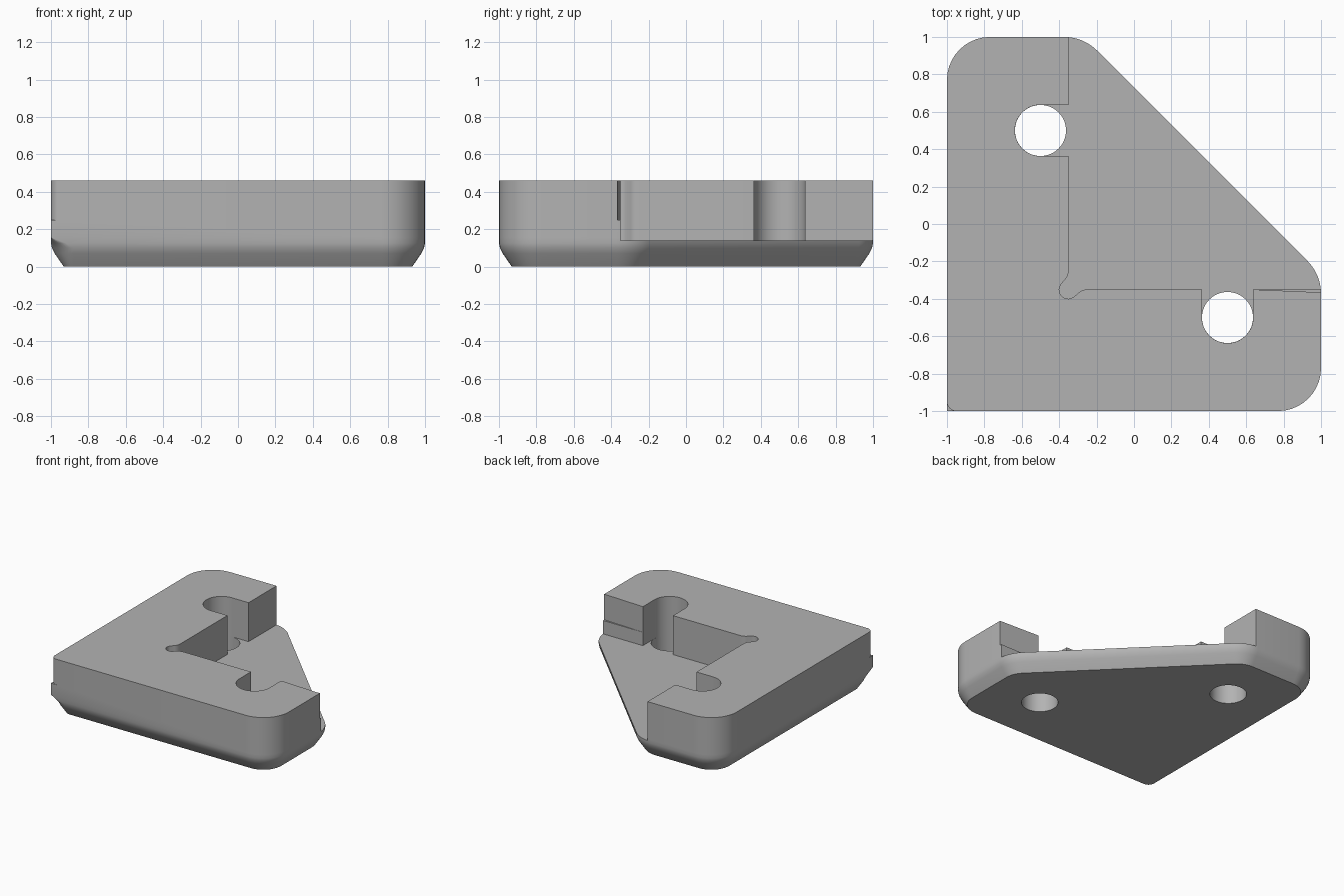
import bpy, bmesh, math
from mathutils import Vector

cube = bpy.data.objects.get("Cube")
if cube:
    bpy.data.objects.remove(cube, do_unlink=True)

TOP = 0.46        # full height
FLOOR = 0.14      # pocket floor
STEP = 0.25       # start of the trimmed upper band
WALL = -0.35      # inner wall line
HOLE_R = 0.137

grey = bpy.data.materials.new("plain grey")
grey.use_nodes = True
grey.diffuse_color = (0.45, 0.45, 0.45, 1)
grey.node_tree.nodes["Principled BSDF"].inputs["Base Color"].default_value = (0.45, 0.45, 0.45, 1)


def loft(name, rings):
    """Closed solid through rings given as (outline, height)."""
    bm = bmesh.new()
    loops = [[bm.verts.new((x, y, z)) for x, y in pts] for pts, z in rings]
    n = len(loops[0])
    for low, high in zip(loops, loops[1:]):
        for i in range(n):
            j = (i + 1) % n
            bm.faces.new((low[i], low[j], high[j], high[i]))
    bm.faces.new(loops[0][::-1])
    bm.faces.new(loops[-1])
    bmesh.ops.recalc_face_normals(bm, faces=bm.faces)
    mesh = bpy.data.meshes.new(name)
    bm.to_mesh(mesh)
    bm.free()
    mesh.materials.append(grey)
    obj = bpy.data.objects.new(name, mesh)
    bpy.context.collection.objects.link(obj)
    return obj


def arc(cx, cy, r, start, end, steps=12):
    angles = [math.radians(start + (end - start) * i / steps) for i in range(steps + 1)]
    return [(cx + r * math.cos(a), cy + r * math.sin(a)) for a in angles]


def rounded(corners, inset, steps=10):
    """Round each (x, y, radius) corner, then shrink the outline by inset."""
    pts = []
    for i, (x, y, r) in enumerate(corners):
        p = Vector((x, y))
        before = (Vector(corners[i - 1][:2]) - p).normalized()
        after = (Vector(corners[(i + 1) % len(corners)][:2]) - p).normalized()
        turn = math.pi - before.angle(after)
        middle = (before + after).normalized()
        centre = p + middle * r / math.cos(turn / 2)
        out = math.atan2(-middle.y, -middle.x)
        for k in range(steps + 1):
            a = out + turn * (k / steps - 0.5)
            pts.append((centre.x + (r - inset) * math.cos(a),
                        centre.y + (r - inset) * math.sin(a)))
    return pts


def outline(inset, heel):
    return rounded([(-1, -1, heel), (1, -1, 0.23), (1, -0.27, 0.25),
                    (-0.27, 1, 0.25), (-1, 1, 0.23)], inset)


def cut(body, cutter):
    cutter.hide_render = True
    mod = body.modifiers.new("cut", 'BOOLEAN')
    mod.operation = 'DIFFERENCE'
    mod.solver = 'EXACT'
    mod.object = cutter
    bpy.ops.object.modifier_apply(modifier=mod.name)
    bpy.data.objects.remove(cutter, do_unlink=True)


# Body: bevelled foot and straight sides, with a sharp heel corner higher up
body = loft("corner_bracket", [
    (outline(0.068, 0.12), 0), (outline(0.02, 0.12), 0.07),
    (outline(0.005, 0.12), 0.1), (outline(0, 0.08), 0.125),
    (outline(0, 0.002), 0.155), (outline(0, 0.002), TOP)])
bpy.ops.object.select_all(action='DESELECT')
body.select_set(True)
bpy.context.view_layer.objects.active = body

# Pocket: half the inner wall path, mirrored across the diagonal
half = [(1.2, WALL), (0.5 + HOLE_R, WALL)]
half += arc(0.5, -0.5, HOLE_R, 0, -180, 32)
half += [(0.5 - HOLE_R, WALL)]
half += arc(-0.25, -0.42, 0.07, 90, 140, 6)      # fillet into the relief
half += arc(-0.352, -0.352, 0.048, -40, -130, 6)
mirrored = [(y, x) for x, y in reversed(half)]
pocket = half + mirrored + [(WALL, 1.2), (1.2, 1.2)]
pocket = [p for i, p in enumerate(pocket)
          if (Vector(p) - Vector(pocket[i - 1])).length > 0.0005]
cut(body, loft("pocket_cutter", [(pocket, FLOOR), (pocket, 0.7)]))

# Screw holes through the floor
for s in (-1, 1):
    ring = arc(0.5 * s, -0.5 * s, HOLE_R - 0.0005, 0, 360, 64)[:-1]
    cut(body, loft("hole_cutter", [(ring, -0.1), (ring, STEP)]))

# Rounded upper heel corner
heel = arc(-0.95, -0.95, 0.05, 180, 270, 8) + [(-0.95, -1.1), (-1.1, -1.1), (-1.1, -0.95)]
cut(body, loft("heel_cutter", [(heel, STEP), (heel, 0.7)]))

# Slight taper on the upper part of the side arm
taper = [(0.645, -0.3505), (1.1, -0.37), (1.1, -0.3), (0.645, -0.3)]
cut(body, loft("taper_cutter", [(taper, STEP), (taper, 0.7)]))

bpy.ops.object.shade_smooth_by_angle(angle=math.radians(30))
